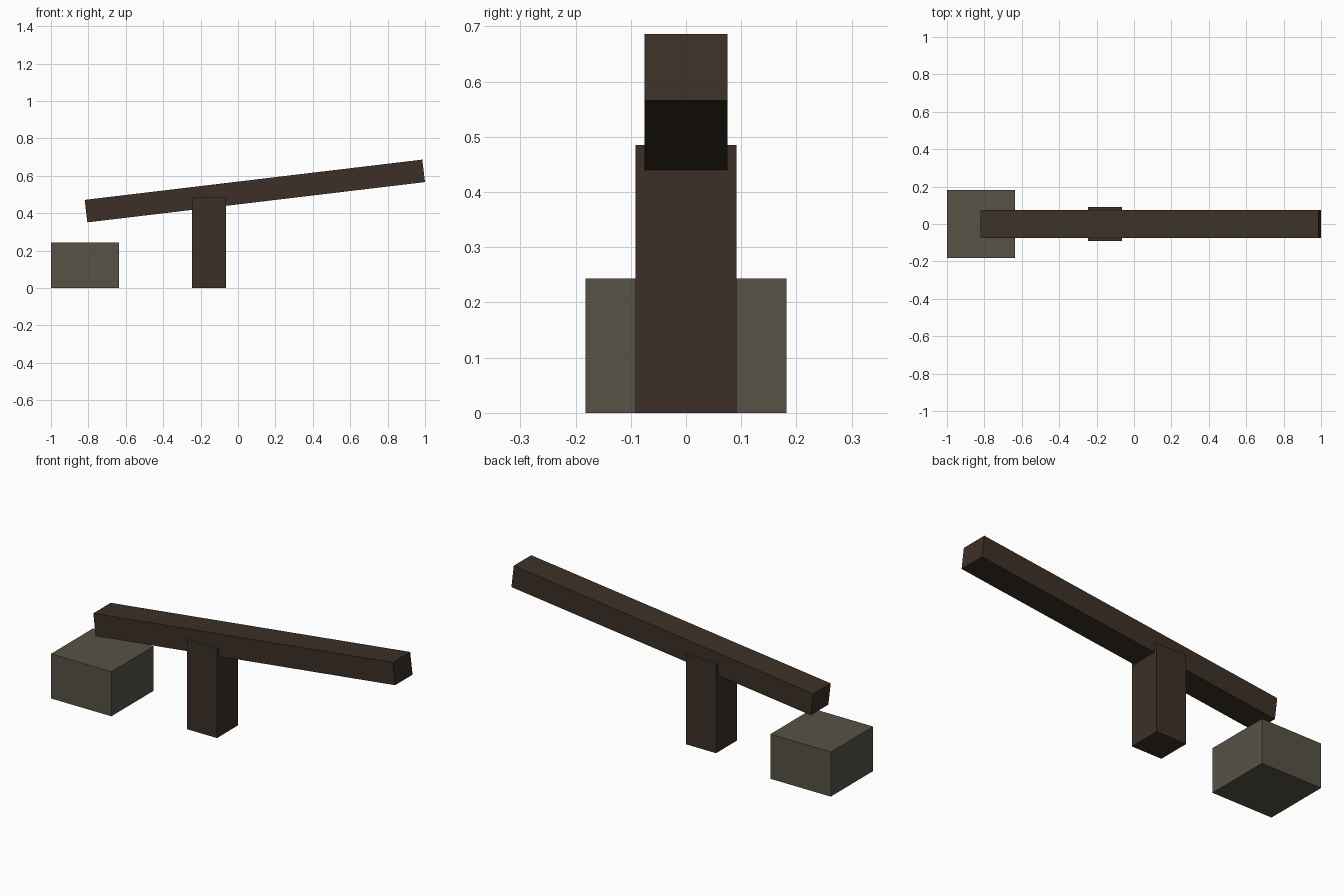
import bpy
import math

default = bpy.data.objects.get("Cube")
if default:
    bpy.data.objects.remove(default, do_unlink=True)


def material(name, colour):
    mat = bpy.data.materials.new(name)
    mat.use_nodes = True
    mat.diffuse_color = colour
    mat.node_tree.nodes["Principled BSDF"].inputs["Base Color"].default_value = colour
    return mat


def box(name, centre, size, mat, tilt=0.0):
    bpy.ops.mesh.primitive_cube_add(size=1, location=centre)
    obj = bpy.context.object
    obj.name = name
    obj.scale = size
    bpy.ops.object.transform_apply(location=False, rotation=False, scale=True)
    obj.rotation_euler.y = -tilt
    obj.data.materials.append(mat)
    return obj


wood = material("dark wood", (0.045, 0.03, 0.02, 1))
stone = material("grey stone", (0.095, 0.085, 0.06, 1))

# Upright post and the stone block beside it
box("post", (-0.154, 0, 0.2425), (0.182, 0.182, 0.485), wood)
box("counterweight", (-0.818, 0, 0.1215), (0.364, 0.364, 0.243), stone)

# Long beam resting on the post, raised towards +x
box("beam", (0.09, 0, 0.5185), (1.818, 0.15, 0.121), wood, math.radians(6.8))
